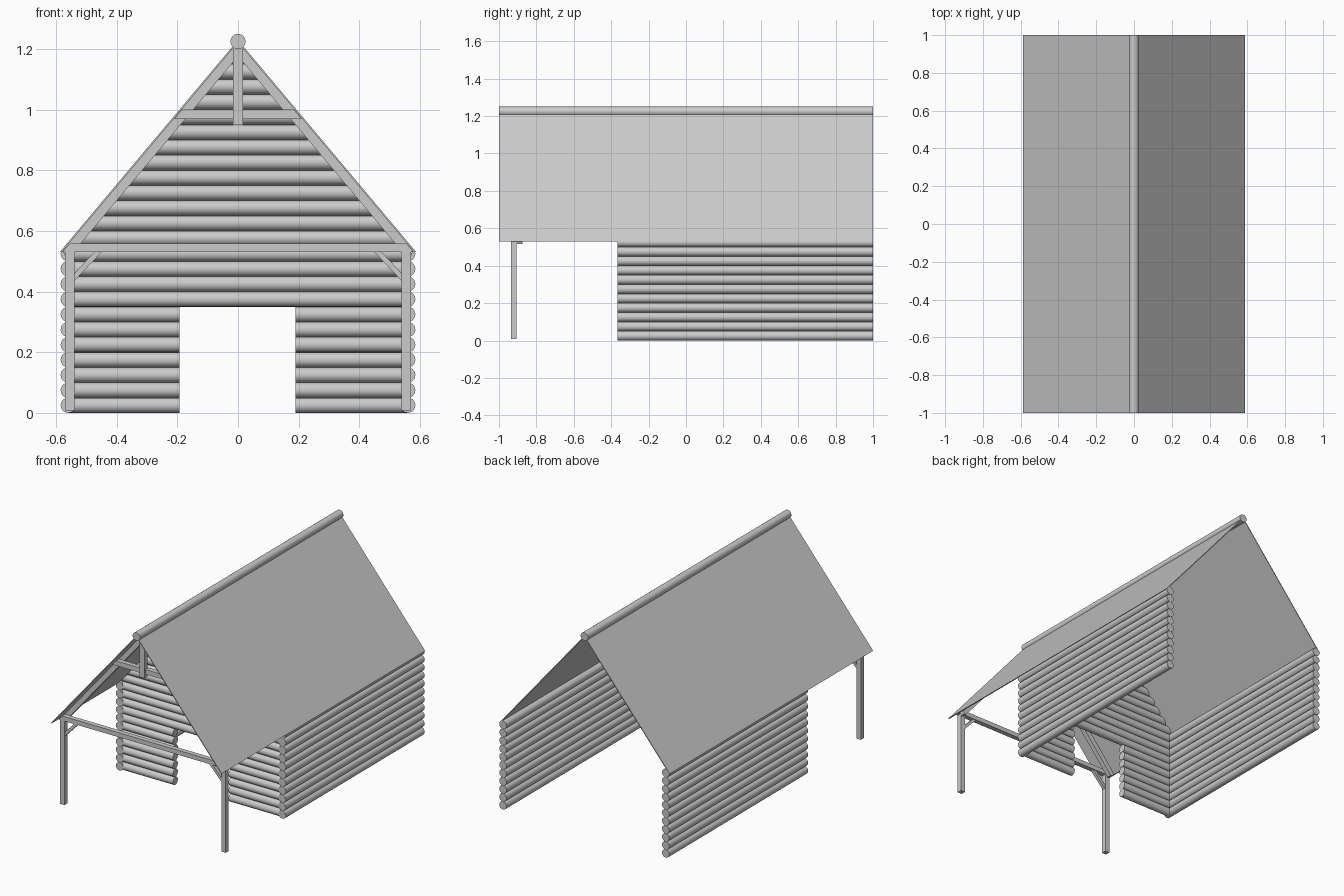
import bpy, bmesh, math
from mathutils import Vector

if "Cube" in bpy.data.objects:
    bpy.data.objects.remove(bpy.data.objects["Cube"])

grey = bpy.data.materials.new("weathered_grey")
grey.diffuse_color = (0.6, 0.6, 0.6, 1)
grey.use_nodes = True
grey.node_tree.nodes["Principled BSDF"].inputs["Base Color"].default_value = grey.diffuse_color

APEX, SLOPE = 1.23, 1.19      # roof line: z = APEX - SLOPE * |x|
R, STEP = 0.025, 0.05         # wall log radius and spacing


def finish(name, bm, smooth=False):
    bmesh.ops.recalc_face_normals(bm, faces=bm.faces)
    me = bpy.data.meshes.new(name)
    bm.to_mesh(me)
    bm.free()
    me.materials.append(grey)
    ob = bpy.data.objects.new(name, me)
    bpy.context.collection.objects.link(ob)
    if smooth:
        bpy.ops.object.select_all(action='DESELECT')
        ob.select_set(True)
        bpy.context.view_layer.objects.active = ob
        bpy.ops.object.shade_smooth_by_angle(angle=math.radians(40))
    return ob


def add_log(bm, a, b, r=R, sides=20, trim=None):
    """Closed cylinder from a to b; trim(z) optionally limits |x| at the ends."""
    a, b = Vector(a), Vector(b)
    u = Vector((0, 1, 0)) if abs((b - a).x) > abs((b - a).y) else Vector((1, 0, 0))
    rings = []
    for p in (a, b):
        ring = []
        for i in range(sides):
            t = 2 * math.pi * i / sides
            q = p + u * r * math.cos(t) + Vector((0, 0, r * math.sin(t)))
            if trim:
                q.x = max(-trim(q.z), min(trim(q.z), q.x))
            ring.append(bm.verts.new(q))
        rings.append(ring)
    for i in range(sides):
        j = (i + 1) % sides
        bm.faces.new((rings[0][i], rings[0][j], rings[1][j], rings[1][i]))
    bm.faces.new(rings[0])
    bm.faces.new(rings[1])


def plate(name, pts, y0, y1, mirror=False):
    """Extrude an xz outline along y, optionally with its mirror image."""
    bm = bmesh.new()
    for s in ((1, -1) if mirror else (1,)):
        f = [bm.verts.new((s * x, y0, z)) for x, z in pts]
        b = [bm.verts.new((s * x, y1, z)) for x, z in pts]
        bm.faces.new(f)
        bm.faces.new(b)
        for i in range(len(pts)):
            j = (i + 1) % len(pts)
            bm.faces.new((f[i], f[j], b[j], b[i]))
    return finish(name, bm)


def roof_x(z, drop=0.0):
    return (APEX - drop - z) / SLOPE


# side walls of stacked logs
for s, name in ((-1, "left_log_wall"), (1, "right_log_wall")):
    bm = bmesh.new()
    for k in range(11):
        z = R + k * STEP
        add_log(bm, (s * 0.56, -0.365, z), (s * 0.56, 1, z))
    finish(name, bm, True)

# front wall with doorway and gable trimmed to the roof
bm = bmesh.new()
for k in range(24):
    z = R + k * STEP
    if k < 7:
        add_log(bm, (-0.56, -0.34, z), (-0.193, -0.34, z))
        add_log(bm, (0.19, -0.34, z), (0.56, -0.34, z))
    else:
        add_log(bm, (-0.56, -0.34, z), (0.56, -0.34, z),
                trim=lambda h: roof_x(h, 0.012))
finish("front_log_wall", bm, True)

# roof slopes and ridge log
T = 0.008
plate("roof", [(roof_x(0.53), 0.53), (0, APEX), (0, APEX - T),
               (roof_x(0.53, T), 0.53)], -1, 1, True)
bm = bmesh.new()
add_log(bm, (0, -1, 1.225), (0, 1, 1.225), 0.025, 24)
finish("ridge_log", bm, True)

# porch posts, tie beam and corner braces
Y0, Y1 = -0.935, -0.905
plate("porch_posts", [(0.54, 0.008), (0.57, 0.008), (0.57, 0.53), (0.54, 0.53)], Y0, Y1, True)
xb, xt = roof_x(0.53, 0.01), roof_x(0.558, 0.01)
plate("tie_beam", [(-xb, 0.53), (xb, 0.53), (xt, 0.558), (-xt, 0.558)], Y0, Y1)
plate("porch_braces", [(0.54, 0.435), (0.54, 0.46), (0.475, 0.53), (0.45, 0.53)],
      -0.93, -0.91, True)

# gable truss: rafters, collar tie and king post
D = 0.046
plate("rafters", [(roof_x(0.535, T), 0.535), (0, APEX - T), (0, APEX - T - D),
                  (roof_x(0.515, T + D), 0.515), (0.57, 0.515)], -0.905, -0.875, True)
xb, xt = roof_x(0.97, 0.01), roof_x(1.0, 0.01)
plate("collar_tie", [(-xb, 0.97), (xb, 0.97), (xt, 1.0), (-xt, 1.0)], Y0, Y1)
plate("king_post", [(-0.017, 0.95), (0.017, 0.95), (0.017, 1.205), (-0.017, 1.205)],
      -0.945, -0.915)
